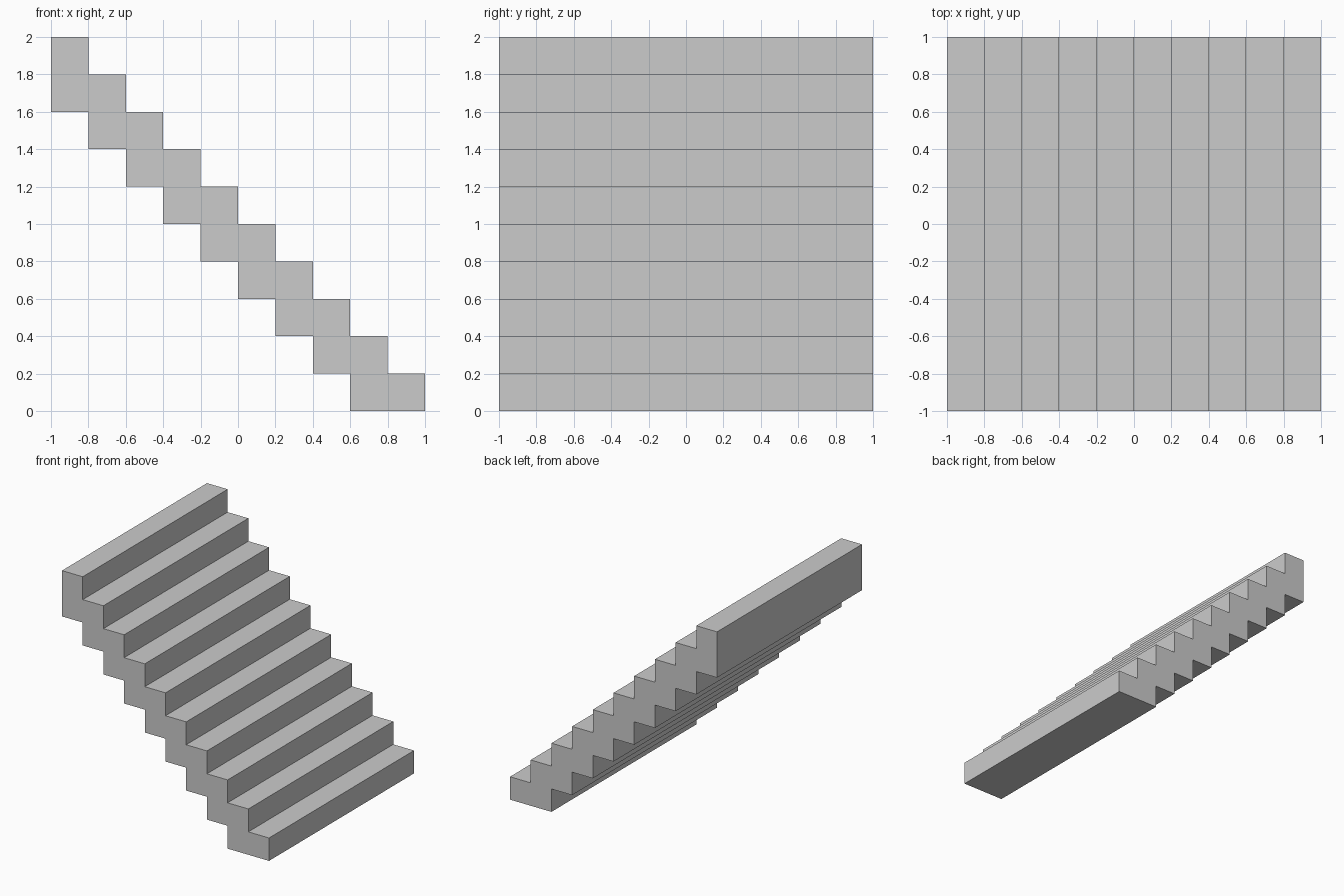
import bpy, bmesh

if "Cube" in bpy.data.objects:
    bpy.data.objects.remove(bpy.data.objects["Cube"])

STEPS, S = 10, 0.2      # number of steps, tread depth = riser height
HALF_WIDTH = 1.0


def x(i):
    return -1 + S * i


# Side profile: treads going down to the right
profile = []
for i in range(STEPS):
    top = 2 - S * i
    profile += [(x(i), top), (x(i + 1), top)]

# Flat foot, then the stepped underside going back up
profile += [(x(STEPS), 0), (x(STEPS - 2), 0)]
for i in reversed(range(STEPS - 2)):
    bottom = 1.6 - S * i
    profile += [(x(i + 1), bottom), (x(i), bottom)]

# Extrude the profile across the width of the stair
bm = bmesh.new()
face = bm.faces.new([bm.verts.new((px, -HALF_WIDTH, pz)) for px, pz in profile])
side = bmesh.ops.extrude_face_region(bm, geom=[face], use_keep_orig=True)
moved = [g for g in side["geom"] if isinstance(g, bmesh.types.BMVert)]
bmesh.ops.translate(bm, verts=moved, vec=(0, 2 * HALF_WIDTH, 0))
bmesh.ops.recalc_face_normals(bm, faces=bm.faces)

mesh = bpy.data.meshes.new("staircase")
bm.to_mesh(mesh)
bm.free()
bpy.context.collection.objects.link(bpy.data.objects.new("staircase", mesh))
